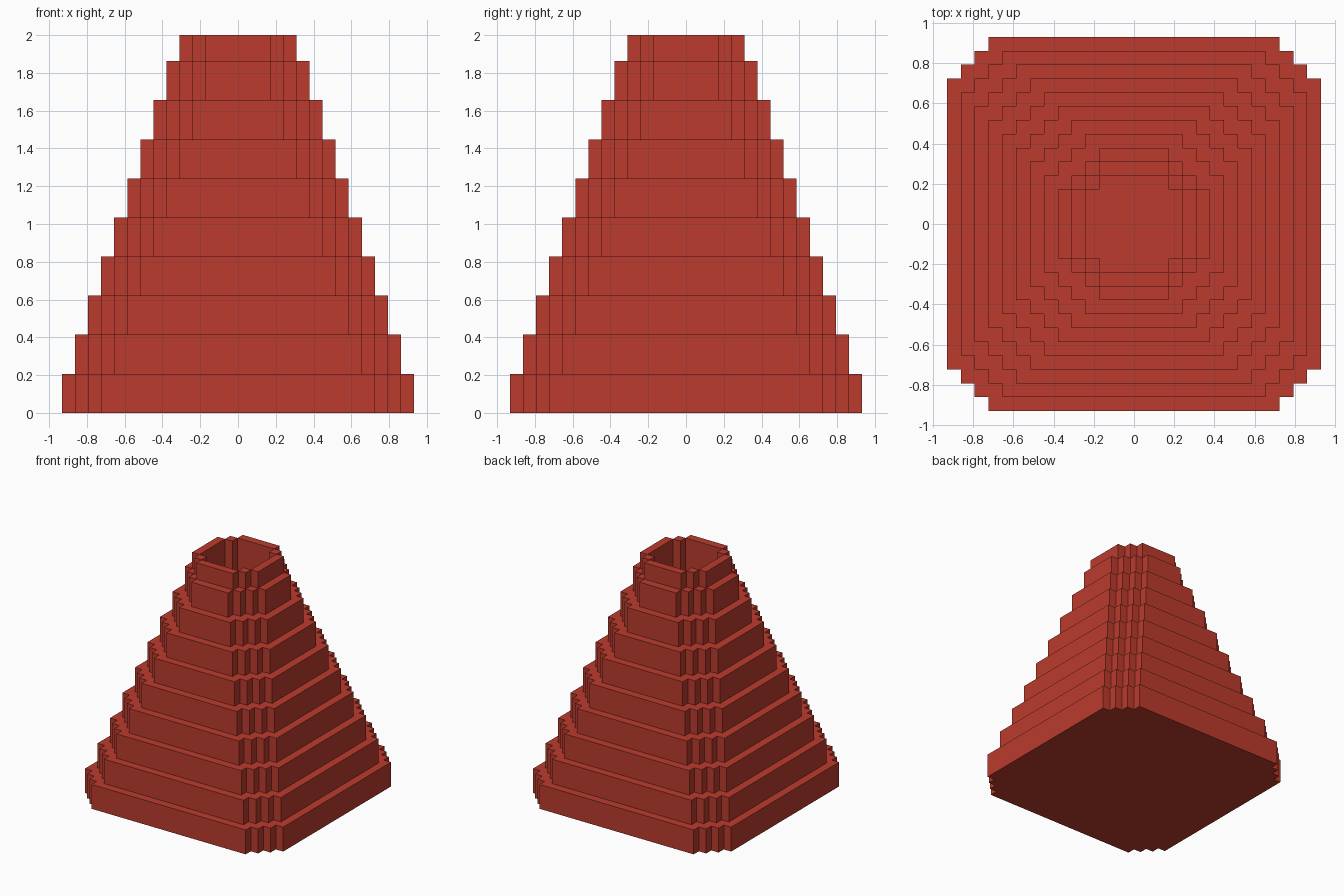
import bpy

cube = bpy.data.objects.get("Cube")
if cube:
    bpy.data.objects.remove(cube, do_unlink=True)

U = 2 / 29  # one block

red = bpy.data.materials.new("brick_red")
red.use_nodes = True
colour = (0.50, 0.044, 0.026, 1)
red.diffuse_color = colour
red.node_tree.nodes["Principled BSDF"].inputs["Base Color"].default_value = colour


def stepped_square(half, steps):
    """Square outline whose corners are cut into block-sized stairs."""
    quarter = []
    for i in range(steps + 1):
        x, y = half - i, half - steps + i
        if i:
            quarter.append((x, y - 1))
        quarter.append((x, y))
    points = []
    for _ in range(4):
        points += quarter
        quarter = [(-y, x) for x, y in quarter]
    return points


def prism(name, outlines, bottom, height):
    """Extrude nested outlines (block units) into a flat-sided solid."""
    curve = bpy.data.curves.new(name, 'CURVE')
    curve.dimensions = '2D'
    curve.fill_mode = 'BOTH'
    curve.extrude = height * U / 2
    for outline in outlines:
        spline = curve.splines.new('POLY')
        spline.points.add(len(outline) - 1)
        for point, (x, y) in zip(spline.points, outline):
            point.co = (x * U, y * U, 0, 1)
        spline.use_cyclic_u = True
    curve.materials.append(red)
    obj = bpy.data.objects.new(name, curve)
    obj.location.z = (bottom + height / 2) * U
    bpy.context.collection.objects.link(obj)
    bpy.ops.object.select_all(action='DESELECT')
    obj.select_set(True)
    bpy.context.view_layer.objects.active = obj
    bpy.ops.object.convert(target='MESH')
    bpy.ops.object.shade_flat()


def box(name, x0, x1, y0, y1, bottom, height):
    prism(name, [[(x0, y0), (x1, y0), (x1, y1), (x0, y1)]], bottom, height)


# Nine stacked tiers; all but the solid base are pierced by the shaft
shaft = stepped_square(3.5, 1)
for k in range(9):
    outlines = [stepped_square(13.5 - k, 3)]
    if k:
        outlines.append(shaft)
    prism(f"tier_{k + 1}", outlines, 3 * k, 3)

# Open rim: four walls and four corner posts around the shaft
for s, side in ((-1, "right"), (1, "left")):
    box(f"rim_wall_{side}", s * 4 - 0.5, s * 4 + 0.5, -2.5, 2.5, 27, 2)
    for t, end in ((-1, "front"), (1, "back")):
        box(f"rim_post_{end}_{side}", s * 3 - 0.5, s * 3 + 0.5,
            t * 3 - 0.5, t * 3 + 0.5, 27, 2)
for t, end in ((-1, "front"), (1, "back")):
    box(f"rim_wall_{end}", -2.5, 2.5, t * 4 - 0.5, t * 4 + 0.5, 27, 2)
